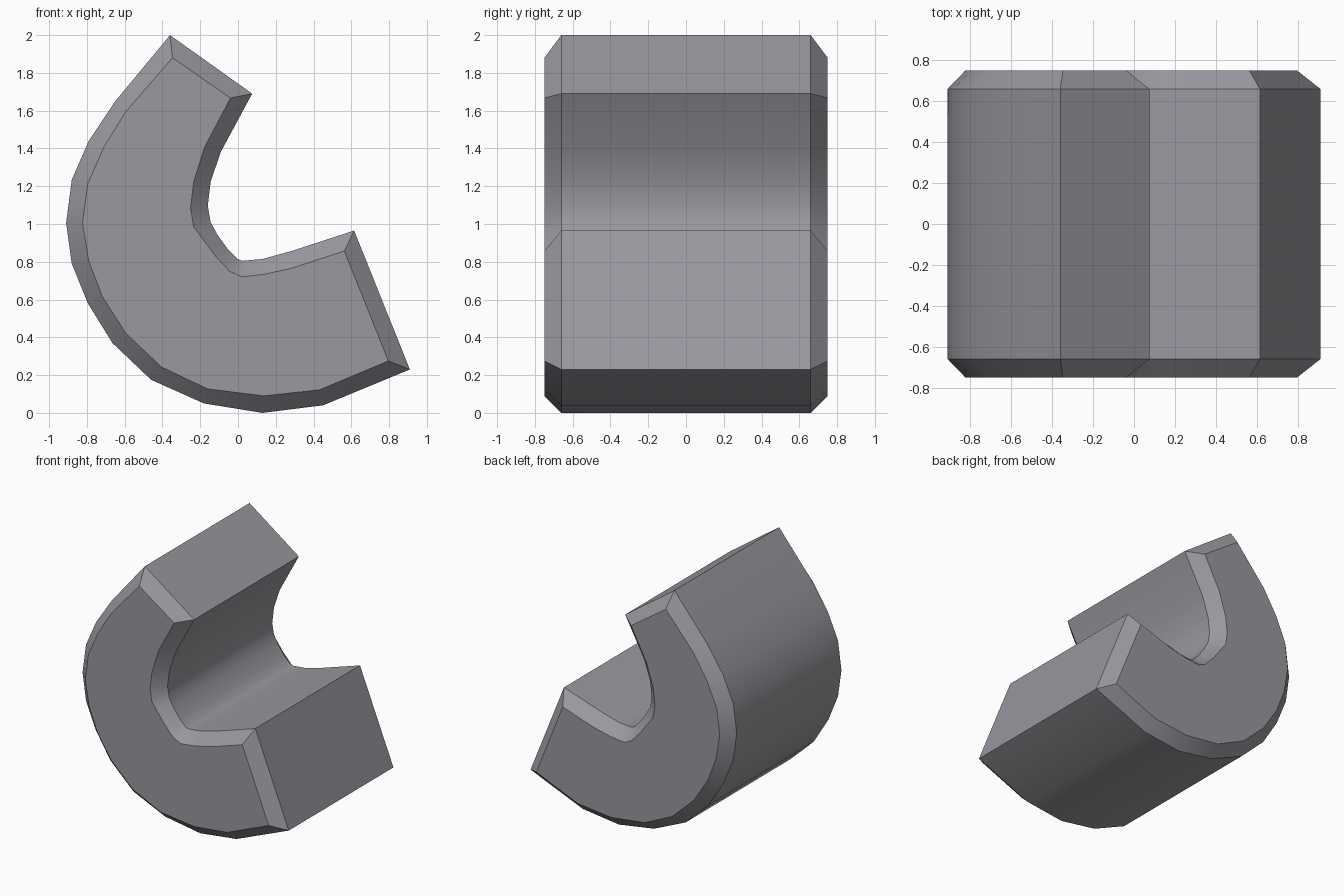
import bpy, bmesh, math

# Profile (x, z) of the thick body, counter-clockwise from the upper tip
RIM = [(-.36, 2.0), (-.65, 1.65), (-.79, 1.44), (-.88, 1.235), (-.91, 1.005), (-.88, .79),
       (-.795, .58), (-.665, .37), (-.46, .175), (-.18, .05), (.13, 0), (.45, .04), (.91, .23),
       (.615, .965), (.283, .857), (.13, .815), (.024, .805), (-.003, .815), (-.055, .868),
       (-.108, .942), (-.145, 1.01), (-.16, 1.095), (-.145, 1.222), (-.092, 1.38), (.075, 1.69)]
# Matching profile of the chamfered side face
FACE = [(-.347, 1.88), (-.595, 1.593), (-.71, 1.407), (-.796, 1.212), (-.823, 1.005), (-.79, .804),
        (-.717, .614), (-.595, .423), (-.405, .243), (-.161, .127), (.135, .09), (.431, .122),
        (.796, .275), (.563, .857), (.288, .767), (.145, .735), (.02, .72), (-.045, .75),
        (-.124, .836), (-.198, .937), (-.235, .985), (-.251, 1.085), (-.235, 1.222),
        (-.177, 1.407), (-.04, 1.667)]

bm = bmesh.new()
loops = [[bm.verts.new((x, y, z)) for x, z in pts]
         for y, pts in ((-.75, FACE), (-.66, RIM), (.66, RIM), (.75, FACE))]
n = len(RIM)
for a, b in zip(loops, loops[1:]):
    for i in range(n):
        j = (i + 1) % n
        bm.faces.new((a[i], a[j], b[j], b[i]))
bm.faces.new(loops[0])
bm.faces.new(loops[-1][::-1])
bmesh.ops.recalc_face_normals(bm, faces=bm.faces)

mesh = bpy.data.meshes.new("hook_block")
bm.to_mesh(mesh)
bm.free()
block = bpy.data.objects.new("hook_block", mesh)
bpy.context.collection.objects.link(block)

# Single plain grey
grey = bpy.data.materials.new("grey")
grey.diffuse_color = (.32, .315, .345, 1)
mesh.materials.append(grey)

# Smooth along the curves, crisp at the chamfers
bpy.context.view_layer.objects.active = block
block.select_set(True)
bpy.ops.object.shade_smooth_by_angle(angle=math.radians(32))
